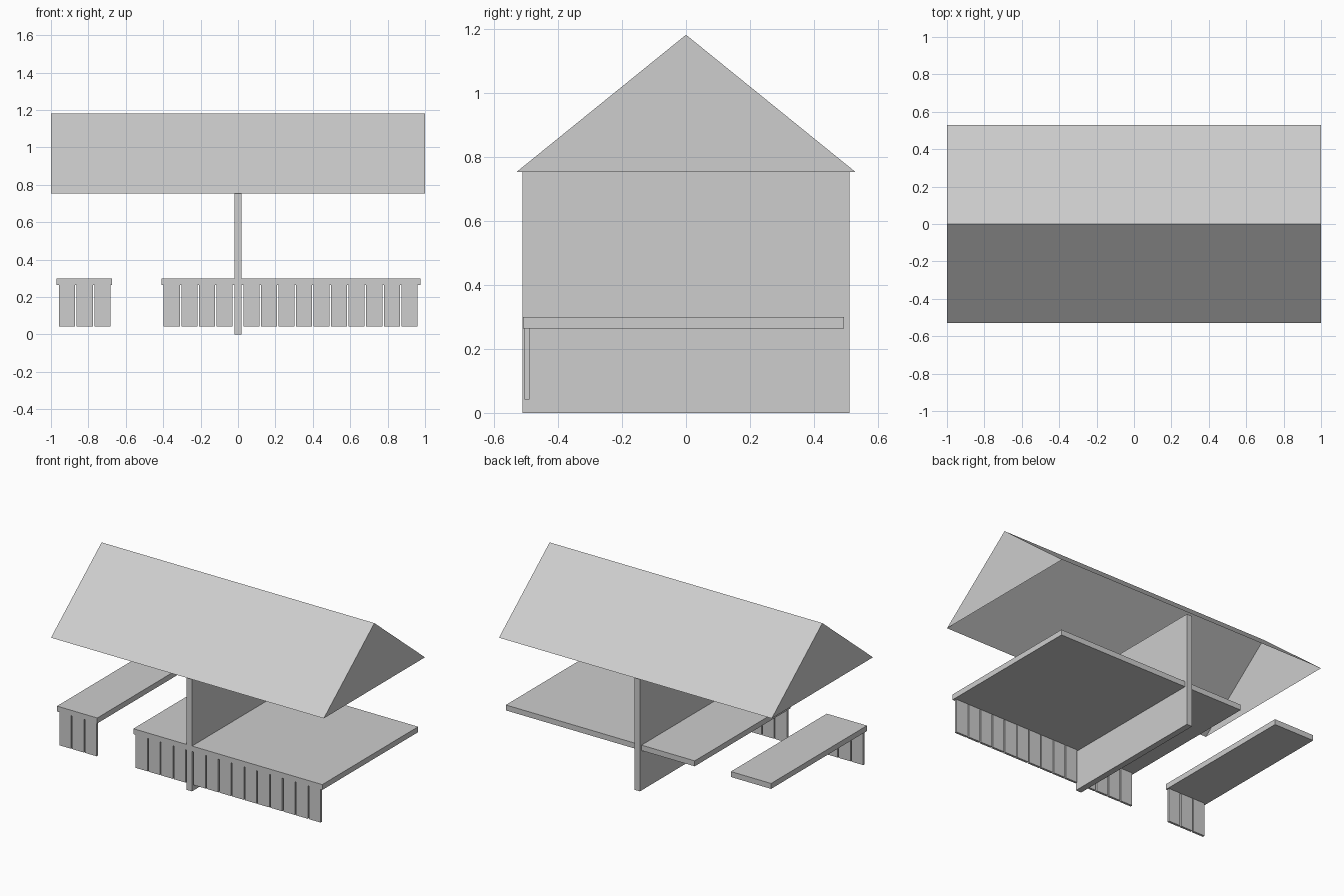
import bpy

cube = bpy.data.objects.get("Cube")
if cube:
    bpy.data.objects.remove(cube, do_unlink=True)

grey = bpy.data.materials.new("light_grey")
grey.use_nodes = True
colour = (0.61, 0.61, 0.61, 1)
grey.diffuse_color = colour
grey.node_tree.nodes["Principled BSDF"].inputs["Base Color"].default_value = colour


def add_mesh(name, verts, faces):
    mesh = bpy.data.meshes.new(name)
    mesh.from_pydata(verts, [], faces)
    mesh.materials.append(grey)
    obj = bpy.data.objects.new(name, mesh)
    bpy.context.collection.objects.link(obj)
    return obj


def box(name, xs, ys, zs):
    verts = [(x, y, z) for x in xs for y in ys for z in zs]
    faces = [(0, 1, 3, 2), (4, 6, 7, 5), (0, 4, 5, 1),
             (2, 3, 7, 6), (0, 2, 6, 4), (1, 5, 7, 3)]
    return add_mesh(name, verts, faces)


def boards(name, start, count, pitch=0.0938, gap=0.008):
    # Row of upright boards closing the front below a counter
    for i in range(count):
        x = start + i * pitch
        box(f"{name}_{i + 1}", (x + gap / 2, x + pitch - gap / 2),
            (-0.505, -0.49), (0.042, 0.265))


# Gabled roof: two slopes and two gables, open underneath
half, eave, ridge, depth = 1.0, 0.753, 1.182, 0.53
section = [(-depth, eave), (0, ridge), (depth, eave)]
add_mesh("roof", [(x, y, z) for x in (-half, half) for y, z in section],
         [(0, 3, 4, 1), (1, 4, 5, 2), (0, 1, 2), (3, 5, 4)])

# Central dividing wall carrying the roof
wall = 0.02
box("dividing_wall", (-wall, wall), (-0.511, 0.511), (0, eave))

# Counter tops on each side of the wall, and the separate narrow one
for name, xs in (("main_counter_long", (wall, 0.975)),
                 ("main_counter_short", (-0.41, -wall)),
                 ("narrow_counter", (-0.97, -0.675))):
    box(name, xs, (-0.51, 0.494), (0.264, 0.3))

# Front boards
boards("long_board", 0.025, 10)
boards("short_board", -0.401, 4)
boards("narrow_board", -0.96, 3)
